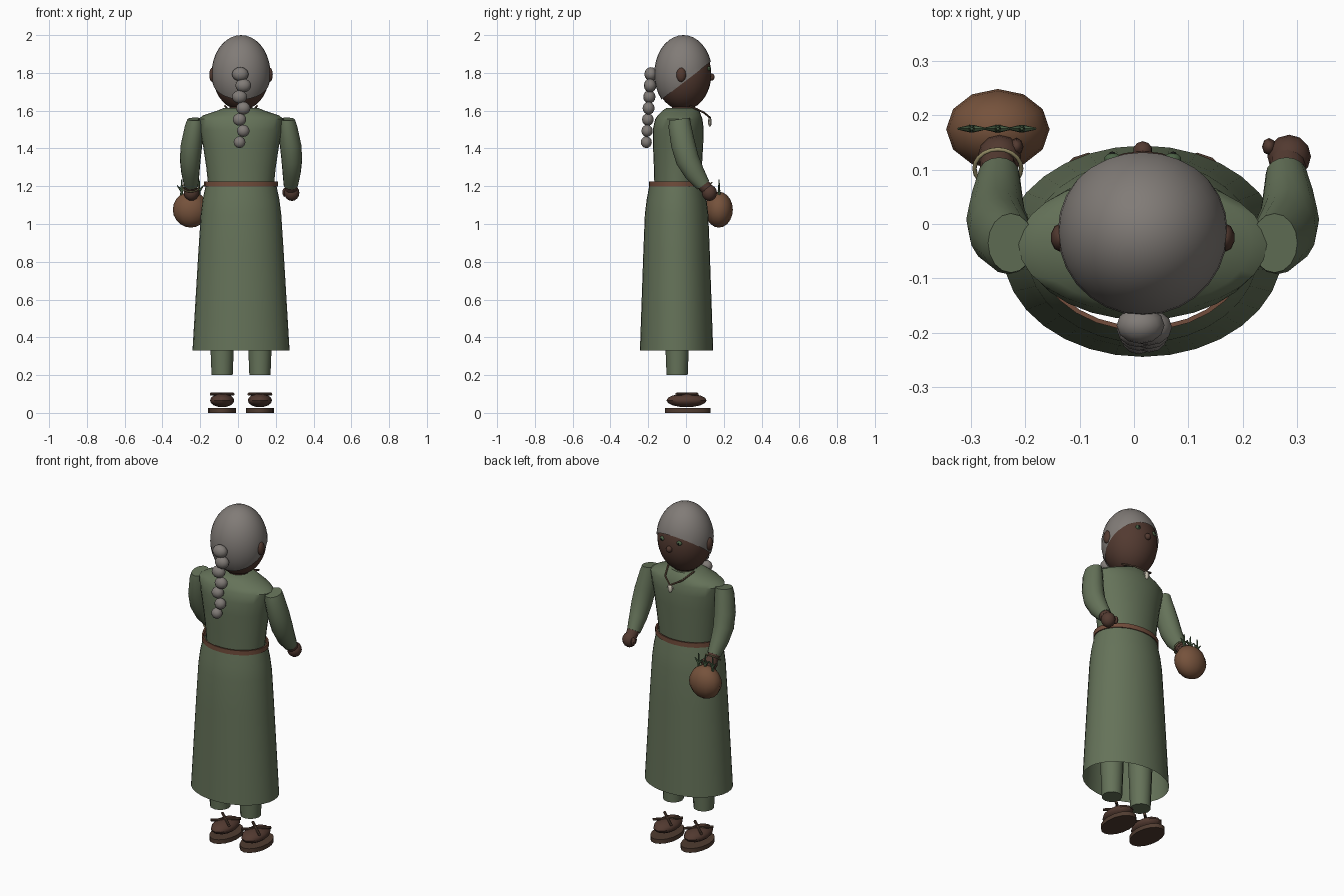
import bpy, bmesh, math
from mathutils import Vector

if "Cube" in bpy.data.objects:
    bpy.data.objects.remove(bpy.data.objects["Cube"])

CX = 0.016  # body centre line


def material(name, r, g, b):
    m = bpy.data.materials.new(name)
    m.diffuse_color = (r, g, b, 1)
    m.use_nodes = True
    m.node_tree.nodes["Principled BSDF"].inputs["Base Color"].default_value = m.diffuse_color
    return m


ROBE = material("robe_green", 0.13, 0.17, 0.10)
SKIN = material("dark_skin", 0.085, 0.042, 0.03)
HAIR = material("grey_hair", 0.22, 0.20, 0.185)
BELT = material("belt_brown", 0.17, 0.075, 0.045)
POT = material("clay", 0.18, 0.085, 0.045)
SANDAL = material("sandal_brown", 0.08, 0.045, 0.03)
HERB = material("herb_green", 0.07, 0.12, 0.06)
BONE = material("bone", 0.6, 0.56, 0.46)
CORD = material("cord", 0.13, 0.08, 0.05)
BEAD = material("bead_khaki", 0.3, 0.26, 0.13)
DARK = material("pupil", 0.01, 0.01, 0.01)


def finish(bm, name, mat, angle=40):
    bmesh.ops.recalc_face_normals(bm, faces=bm.faces)
    me = bpy.data.meshes.new(name)
    bm.to_mesh(me)
    bm.free()
    me.materials.append(mat)
    ob = bpy.data.objects.new(name, me)
    bpy.context.collection.objects.link(ob)
    bpy.ops.object.select_all(action='DESELECT')
    ob.select_set(True)
    bpy.context.view_layer.objects.active = ob
    bpy.ops.object.shade_smooth_by_angle(angle=math.radians(angle))
    return ob


def ball(name, c, r, mat, seg=16, rings=10, cut=None):
    """Ellipsoid, optionally keeping only what lies above a plane (point, normal)."""
    bm = bmesh.new()
    bmesh.ops.create_uvsphere(bm, u_segments=seg, v_segments=rings, radius=1)
    for v in bm.verts:
        v.co = Vector(c) + Vector(v.co[i] * r[i] for i in range(3))
    if cut:
        bmesh.ops.bisect_plane(bm, geom=bm.verts[:] + bm.edges[:] + bm.faces[:],
                               plane_co=cut[0], plane_no=cut[1], clear_inner=True)
    return finish(bm, name, mat)


def loft(name, rings, mat, n=16, caps=(True, True)):
    """Skin over elliptical rings: (centre, rx, ry[, facing direction])."""
    bm = bmesh.new()
    loops = []
    for c, rx, ry, *d in rings:
        q = Vector((0, 0, 1)).rotation_difference(Vector(d[0] if d else (0, 0, 1)))
        loops.append([bm.verts.new(Vector(c) + q @ Vector((rx * math.cos(a), ry * math.sin(a), 0)))
                      for a in (2 * math.pi * i / n for i in range(n))])
    for a, b in zip(loops, loops[1:]):
        for i in range(n):
            j = (i + 1) % n
            bm.faces.new((a[i], a[j], b[j], b[i]))
    if caps[0]:
        bm.faces.new(loops[0])
    if caps[1]:
        bm.faces.new(loops[-1])
    return finish(bm, name, mat)


def rod(name, a, b, r0, r1, mat, n=8):
    d = Vector(b) - Vector(a)
    return loft(name, [(a, r0, r0, d), (b, r1, r1, d)], mat, n)


def ring(name, c, rx, ry, t, direction, mat, n=20):
    """Thin round band."""
    bm = bmesh.new()
    q = Vector((0, 0, 1)).rotation_difference(Vector(direction))
    grid = []
    for i in range(n):
        a = 2 * math.pi * i / n
        grid.append([])
        for k in range(6):
            b = k * math.pi / 3
            p = Vector(((rx + t * math.cos(b)) * math.cos(a),
                        (ry + t * math.cos(b)) * math.sin(a), t * math.sin(b)))
            grid[-1].append(bm.verts.new(Vector(c) + q @ p))
    for i in range(n):
        for k in range(6):
            bm.faces.new((grid[i][k], grid[(i + 1) % n][k],
                          grid[(i + 1) % n][(k + 1) % 6], grid[i][(k + 1) % 6]))
    return finish(bm, name, mat, 70)


# Robe: torso, belt and open flared skirt
loft("torso", [((CX, y, z), rx, ry) for z, y, rx, ry in (
    (1.19, -0.045, 0.172, 0.122), (1.30, -0.043, 0.184, 0.127), (1.42, -0.042, 0.202, 0.133),
    (1.50, -0.041, 0.218, 0.135), (1.555, -0.038, 0.228, 0.125), (1.575, -0.035, 0.20, 0.115),
    (1.60, -0.027, 0.125, 0.098), (1.615, -0.022, 0.09, 0.08))], ROBE, 28)
loft("belt", [((CX, -0.048, z), rx, ry) for z, rx, ry in (
    (1.198, 0.186, 0.140), (1.198, 0.195, 0.148), (1.225, 0.195, 0.148),
    (1.225, 0.186, 0.140), (1.198, 0.186, 0.140))], BELT, 28, (False, False))
loft("skirt", [((CX, -0.05, z), rx, ry) for z, rx, ry in (
    (1.20, 0.188, 0.145), (1.13, 0.203, 0.158), (1.05, 0.213, 0.168),
    (0.85, 0.226, 0.176), (0.33, 0.257, 0.194))], ROBE, 32, (False, False))

# Head with slanted hair cap and face
loft("neck", [((CX, -0.015, z), 0.06, 0.06) for z in (1.58, 1.70)], SKIN, 14)
ball("head", (CX, -0.015, 1.793), (0.15, 0.149, 0.19), SKIN, 28, 18)
ball("hair_cap", (CX, -0.014, 1.795), (0.156, 0.154, 0.205), HAIR, 28, 18,
     ((CX, 0.138, 1.865), (0, -0.77, 1)))
ball("nose", (CX, 0.134, 1.778), (0.018, 0.018, 0.019), SKIN, 10, 8)
for s in (-1, 1):
    ball("ear", (CX + s * 0.152, -0.025, 1.79), (0.017, 0.026, 0.038), SKIN, 10, 8)
    ball("eye", (CX + s * 0.055, 0.119, 1.822), (0.016, 0.012, 0.013), HERB, 10, 8)
    ball("pupil", (CX + s * 0.056, 0.129, 1.822), (0.006, 0.004, 0.006), DARK, 8, 6)

# Braid hanging behind
for i in range(7):
    f = i / 6
    x = CX - 0.004 if i == 0 else CX + (0.012 if i % 2 else -0.008)
    ball("braid_knot", (x, -0.186 - 0.024 * f, 1.793 - 0.36 * f),
         (0.044 - 0.013 * f, 0.034 - 0.005 * f, 0.037 - 0.006 * f), HAIR, 12, 8)

# Necklace with pendant
pts = [(0.085, 0.02, 1.625), (0.055, 0.095, 1.59), (0.0, 0.128, 1.562)]
for s in (-1, 1):
    for a, b in zip(pts, pts[1:]):
        rod("necklace_cord", (CX + s * a[0], *a[1:]), (CX + s * b[0], *b[1:]), 0.005, 0.005, CORD, 6)
    rod("pendant_claw", (CX + s * 0.008, 0.125, 1.558), (CX + s * 0.024, 0.122, 1.54),
        0.006, 0.002, BONE, 6)
ball("pendant", (CX, 0.126, 1.54), (0.014, 0.010, 0.024), BONE, 10, 8)

for s in (-1, 1):
    # Bent arm with sleeve, hand and thumb
    loft("sleeve", [((CX + s * x, y, z), r, ry, d) for x, y, z, r, ry, d in (
        (0.242, -0.035, 1.555, 0.042, 0.055, (0, -0.15, 1)),
        (0.247, -0.033, 1.52, 0.05, 0.060, (0, -0.15, 1)),
        (0.262, -0.015, 1.42, 0.057, 0.064, (0, -0.2, 1)),
        (0.269, 0.008, 1.34, 0.055, 0.062, (0, -0.4, 1)),
        (0.268, 0.045, 1.27, 0.048, 0.054, (0, -0.6, 1)),
        (0.264, 0.092, 1.205, 0.038, 0.038, (0, -0.75, 1)))], ROBE, 16)
    hx = CX + s * 0.266
    rod("wrist", (hx, 0.085, 1.215), (hx, 0.12, 1.175), 0.034, 0.032, SKIN, 12)
    ball("hand", (hx + 0.003, 0.124, 1.165), (0.040, 0.040, 0.043), SKIN, 12, 8)
    ball("thumb", (hx - s * 0.034, 0.142, 1.168), (0.013, 0.016, 0.024), SKIN, 8, 6)

    # Trouser leg
    lx = CX + s * 0.1
    loft("trouser_leg", [((lx, -0.047, z), r, r) for z, r in
                         ((0.20, 0.056), (0.45, 0.066), (1.05, 0.078))], ROBE, 12)

    # Sandal: sole, foot and crossed straps
    loft("sandal_sole", [((lx, 0.01, z), 0.074, 0.121) for z in (0, 0.025)], SANDAL, 16)
    ball("foot", (lx, 0.003, 0.066), (0.064, 0.106, 0.036), SKIN, 12, 8)
    for k in (-1, 1):
        rod("sandal_strap", (lx - 0.06, 0.005 - k * 0.055, 0.099),
            (lx + 0.06, 0.005 + k * 0.055, 0.099), 0.008, 0.008, SANDAL, 8)

# Bead bracelet on one wrist
ring("bracelet", (-0.25, 0.102, 1.195), 0.043, 0.043, 0.004, (0, -0.7, 1), BEAD)

# Round pot with herb sprigs
ball("pot", (-0.25, 0.174, 1.076), (0.095, 0.074, 0.095), POT, 12, 10)
for x in (-0.298, -0.25, -0.206):
    rod("herb_stem", (x, 0.175, 1.13), (x, 0.175, 1.235), 0.010, 0.003, HERB, 6)
    for s in (-1, 1):
        rod("herb_leaf", (x, 0.175, 1.175), (x + s * 0.025, 0.175, 1.205), 0.008, 0.002, HERB, 6)
